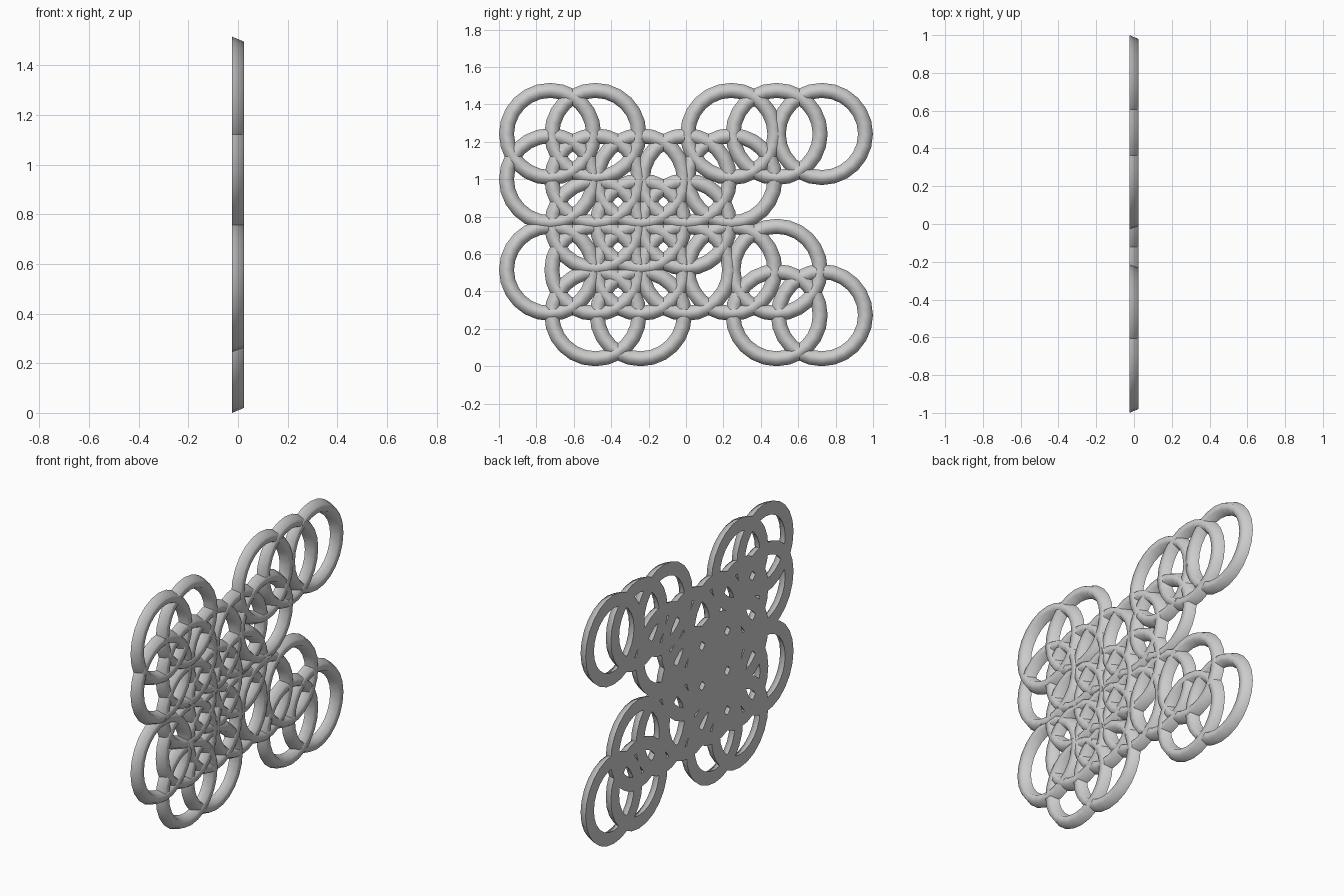
import bpy, bmesh
from math import sin, cos, tau

if "Cube" in bpy.data.objects:
    bpy.data.objects.remove(bpy.data.objects["Cube"])

STEP = 0.2422      # spacing of the ring grid
RADIUS = 0.233     # centre-line radius of a ring
SEGMENTS = 24
# flat-backed cross-section: (radial offset, x)
PROFILE = [(-0.04, -0.024), (0.04, -0.024), (0.02, 0.024), (-0.02, 0.024)]

# ring layout, top row first, columns along y
ROWS = ["XX..XXX",
        "XXXXX..",
        ".XXX...",
        "XXXXXX.",
        ".XX..XX"]


def ring_mesh():
    bm = bmesh.new()
    loops = []
    for i in range(SEGMENTS):
        a = tau * i / SEGMENTS
        loops.append([bm.verts.new((x, (RADIUS + r) * cos(a), (RADIUS + r) * sin(a)))
                      for r, x in PROFILE])
    n = len(PROFILE)
    for i in range(SEGMENTS):
        p, q = loops[i], loops[(i + 1) % SEGMENTS]
        for j in range(n):
            k = (j + 1) % n
            bm.faces.new((p[j], p[k], q[k], q[j]))
    bmesh.ops.recalc_face_normals(bm, faces=bm.faces)
    mesh = bpy.data.meshes.new("ring")
    bm.to_mesh(mesh)
    bm.free()
    return mesh


# interlocked rings placed on the grid
mesh = ring_mesh()
rings = []
for row, line in enumerate(ROWS):
    for col, mark in enumerate(line):
        if mark == "X":
            ob = bpy.data.objects.new(f"ring_{row}_{col}", mesh)
            ob.location = (0, (col - 3) * STEP, 0.273 + (4 - row) * STEP)
            bpy.context.collection.objects.link(ob)
            rings.append(ob)

# smooth front dome, crisp flat back
bpy.ops.object.select_all(action='DESELECT')
rings[0].select_set(True)
bpy.context.view_layer.objects.active = rings[0]
for poly in mesh.polygons:
    poly.use_smooth = True
mesh.set_sharp_from_angle(angle=1.2)
